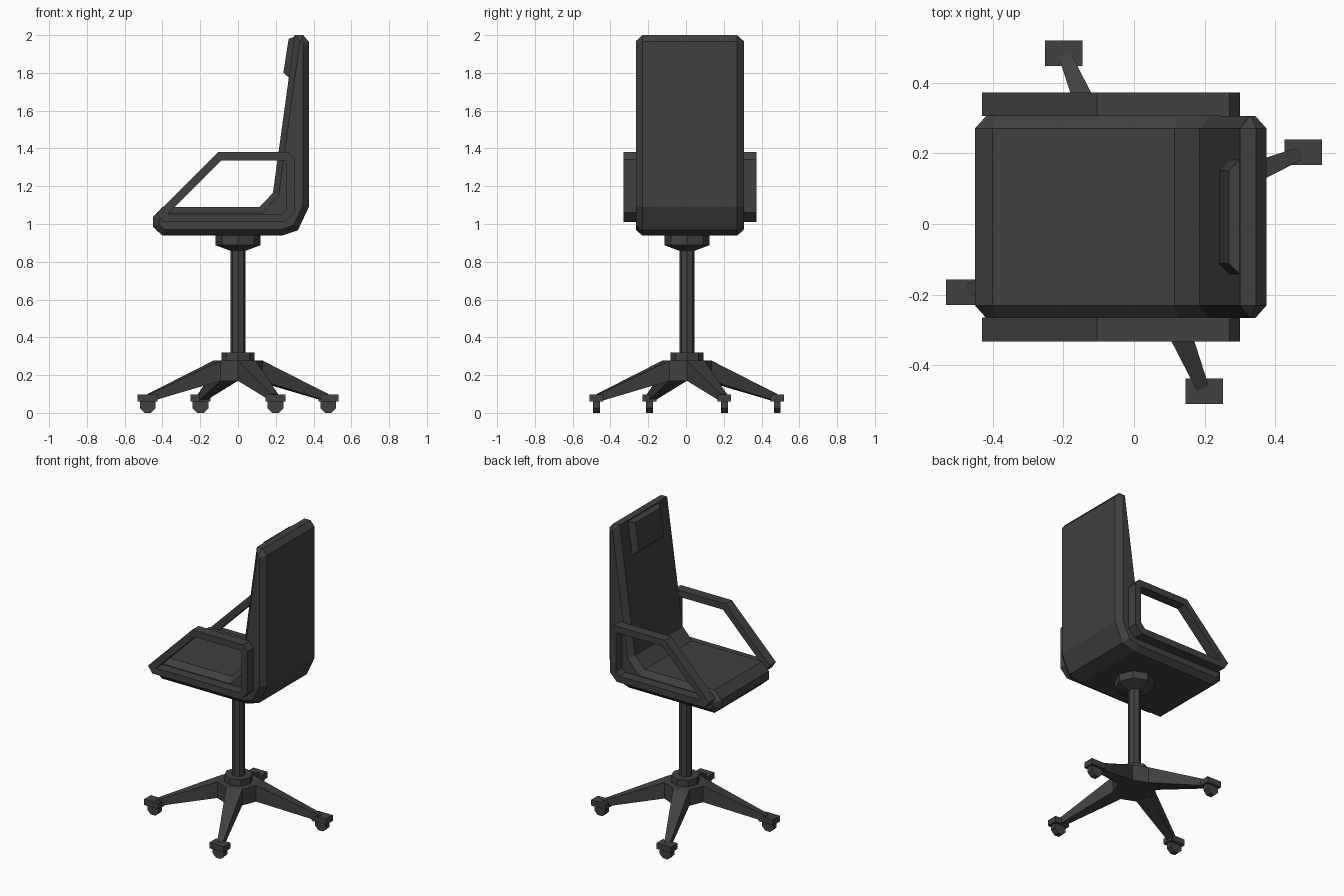
import bpy, bmesh
from math import cos, sin, pi, radians
from mathutils import Vector, Matrix

if "Cube" in bpy.data.objects:
    bpy.data.objects.remove(bpy.data.objects["Cube"])

charcoal = bpy.data.materials.new("charcoal")
charcoal.use_nodes = True
colour = (0.052, 0.052, 0.052, 1)
charcoal.diffuse_color = colour
charcoal.node_tree.nodes["Principled BSDF"].inputs["Base Color"].default_value = colour

MID_Y = 0.005    # centre of the base
SEAT_Y = 0.02    # centre of the seat


def finish(name, bm):
    bmesh.ops.recalc_face_normals(bm, faces=bm.faces)
    mesh = bpy.data.meshes.new(name)
    bm.to_mesh(mesh)
    bm.free()
    mesh.materials.append(charcoal)
    obj = bpy.data.objects.new(name, mesh)
    bpy.context.collection.objects.link(obj)
    return obj


def inset(points, d):
    """Offset a counter-clockwise outline inwards by d."""
    pts = [Vector(p) for p in points]
    result = []
    for i, p in enumerate(pts):
        a = (p - pts[i - 1]).normalized()
        b = (pts[(i + 1) % len(pts)] - p).normalized()
        na, nb = Vector((-a.y, a.x)), Vector((-b.y, b.x))
        result.append(p + (na + nb) * d / (1 + na.dot(nb)))
    return result


def loft(name, rings, cap=True, closed=False):
    """Join rings of equal length with quads."""
    bm = bmesh.new()
    loops = [[bm.verts.new(p) for p in ring] for ring in rings]
    pairs = list(zip(loops, loops[1:]))
    if closed:
        pairs.append((loops[-1], loops[0]))
    for r, s in pairs:
        for i in range(len(r)):
            j = (i + 1) % len(r)
            bm.faces.new((r[i], r[j], s[j], s[i]))
    if cap:
        bm.faces.new(loops[0])
        bm.faces.new(loops[-1])
    return finish(name, bm)


def at_y(outline, y):
    return [(p[0], y, p[1]) for p in outline]


def turned(name, levels):
    """Eight-sided upright part from (radius, height) pairs."""
    return loft(name, [[(r * cos(k * pi / 4), MID_Y + r * sin(k * pi / 4), z)
                        for k in range(8)] for r, z in levels])


def rect(x, y0, y1, z0, z1, slant=0):
    return [(x, y0, z0), (x, y1, z0), (x + slant, y1, z1), (x + slant, y0, z1)]


# Seat and backrest: one bent slab with bevelled sides
shell = [(-0.45, 0.985), (-0.40, 0.938), (0.23, 0.938), (0.317, 0.967),
         (0.375, 1.09), (0.375, 1.965), (0.345, 2.0), (0.30, 2.0),
         (0.185, 1.165), (0.114, 1.09), (-0.40, 1.09), (-0.45, 1.038)]
side = inset(shell, 0.032)
loft("seat_and_backrest", [at_y(side, SEAT_Y - 0.286), at_y(shell, SEAT_Y - 0.25),
                           at_y(shell, SEAT_Y + 0.25), at_y(side, SEAT_Y + 0.286)])

# Headrest pad with splayed sides
loft("headrest", [rect(0.275, SEAT_Y - 0.168, SEAT_Y + 0.168, 1.77, 1.995, 0.031),
                  rect(0.24, SEAT_Y - 0.132, SEAT_Y + 0.132, 1.80, 1.98, 0.028)])

# Armrest loops
arm = [(-0.43, 1.055), (-0.40, 1.01), (0.25, 1.01), (0.30, 1.06),
       (0.30, 1.342), (0.27, 1.38), (-0.105, 1.38)]
opening = inset(arm, 0.043)
for name, s in (("right_armrest", -1), ("left_armrest", 1)):
    y0, y1 = SEAT_Y + s * 0.285, SEAT_Y + s * 0.352
    loft(name, [at_y(arm, y0), at_y(arm, y1), at_y(opening, y1), at_y(opening, y0)],
         cap=False, closed=True)

# Post, seat mount and base hub
turned("seat_mount", [(0.045, 0.86), (0.12, 0.888), (0.12, 0.945)])
turned("post", [(0.04, 0.25), (0.04, 0.90)])
turned("collar", [(0.087, 0.27), (0.087, 0.32)])
turned("hub", [(0.13, 0.17), (0.13, 0.277)])

# Four tapered legs with caster blocks and wheels
for k in range(4):
    angle = radians(22.5 + 90 * k)
    leg = loft(f"leg_{k + 1}", [rect(0.12, -0.05, 0.05, 0.17, 0.277),
                                rect(0.51, -0.018, 0.018, 0.06, 0.1)])
    leg.matrix_world = Matrix.Translation((0, MID_Y, 0)) @ Matrix.Rotation(angle, 4, "Z")
    x, y = 0.518 * cos(angle), MID_Y + 0.518 * sin(angle)
    loft(f"caster_block_{k + 1}", [rect(x - 0.053, y - 0.036, y + 0.036, 0.06, 0.098),
                                   rect(x + 0.053, y - 0.036, y + 0.036, 0.06, 0.098)])
    wheel = [(x + 0.045 * cos((i + 0.5) * pi / 4), 0.042 + 0.045 * sin((i + 0.5) * pi / 4))
             for i in range(8)]
    loft(f"wheel_{k + 1}", [at_y(wheel, y - 0.018), at_y(wheel, y + 0.018)])
